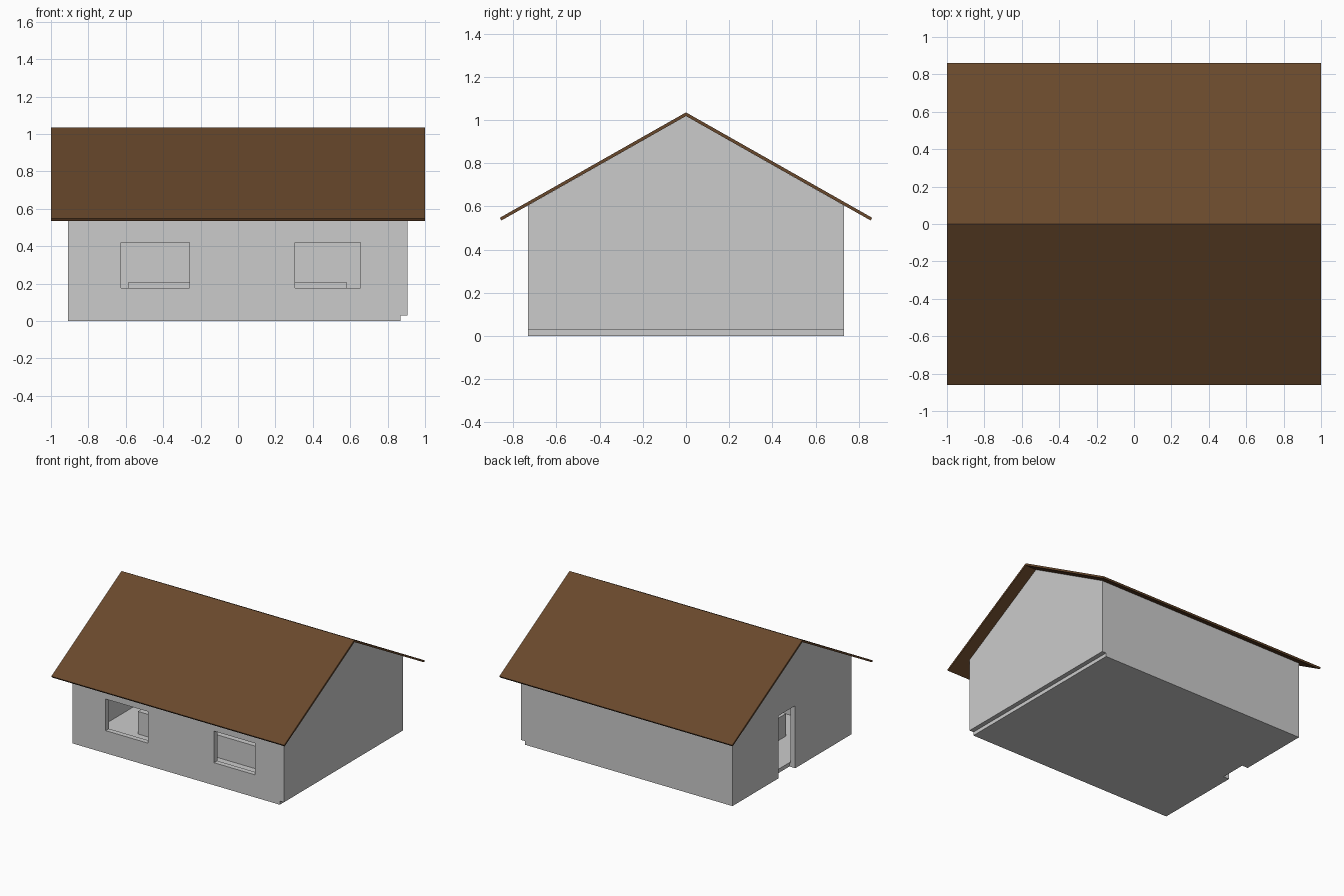
import bpy, bmesh

if "Cube" in bpy.data.objects:
    bpy.data.objects.remove(bpy.data.objects["Cube"])


def prism(name, profile, x0, x1):
    """Extrude a closed (y, z) profile from x0 to x1."""
    bm = bmesh.new()
    face = bm.faces.new([bm.verts.new((x0, y, z)) for y, z in profile])
    out = bmesh.ops.extrude_face_region(bm, geom=[face])
    verts = [g for g in out["geom"] if isinstance(g, bmesh.types.BMVert)]
    bmesh.ops.translate(bm, verts=verts, vec=(x1 - x0, 0, 0))
    bmesh.ops.recalc_face_normals(bm, faces=bm.faces)
    mesh = bpy.data.meshes.new(name)
    bm.to_mesh(mesh)
    bm.free()
    obj = bpy.data.objects.new(name, mesh)
    bpy.context.collection.objects.link(obj)
    return obj


def box(name, x0, x1, y0, y1, z0, z1):
    return prism(name, [(y0, z0), (y1, z0), (y1, z1), (y0, z1)], x0, x1)


def cut(target, cutter):
    cutter.hide_render = True
    cutter.hide_set(True)
    mod = target.modifiers.new(cutter.name, "BOOLEAN")
    mod.operation = "DIFFERENCE"
    mod.solver = "EXACT"
    mod.object = cutter


RIDGE, SLOPE = 1.018, 0.566   # underside of the roof
W, T = 0.73, 0.04             # half depth of the house, wall thickness


def gable(half, base, lift=0.0):
    eave = RIDGE - SLOPE * half + lift
    return [(-half, base), (half, base), (half, eave),
            (0, RIDGE + lift), (-half, eave)]


# Gabled wall shell with floor slab
walls = prism("walls_and_floor", gable(W, 0), -0.91, 0.905)
cut(walls, prism("room_cutter", gable(W - T, 0.03, 0.05), -0.87, 0.87))

# Two front windows, side door, recessed base on the right
for i, (x0, x1) in enumerate([(-0.625, -0.26), (0.305, 0.655)]):
    cut(walls, box(f"window_cutter_{i}", x0, x1, -0.85, -0.62, 0.175, 0.42))
cut(walls, box("door_cutter", -1.0, -0.86, -0.04, 0.165, -0.1, 0.485))
cut(walls, box("base_step_cutter", 0.87, 1.0, -0.9, 0.9, -0.1, 0.028))

# Low platform standing inside the room
box("inner_platform", -0.587, 0.583, -0.39, 0.39, 0.02, 0.205)

# Thin folded roof
roof = prism("roof", [(-0.862, 0.547), (0, 1.035), (0.862, 0.547),
                      (0.854, 0.535), (0, RIDGE), (-0.854, 0.535)], -1, 1)
brown = bpy.data.materials.new("roof_brown")
brown.diffuse_color = (0.14, 0.065, 0.025, 1)
brown.use_nodes = True
brown.node_tree.nodes["Principled BSDF"].inputs["Base Color"].default_value = brown.diffuse_color
roof.data.materials.append(brown)
